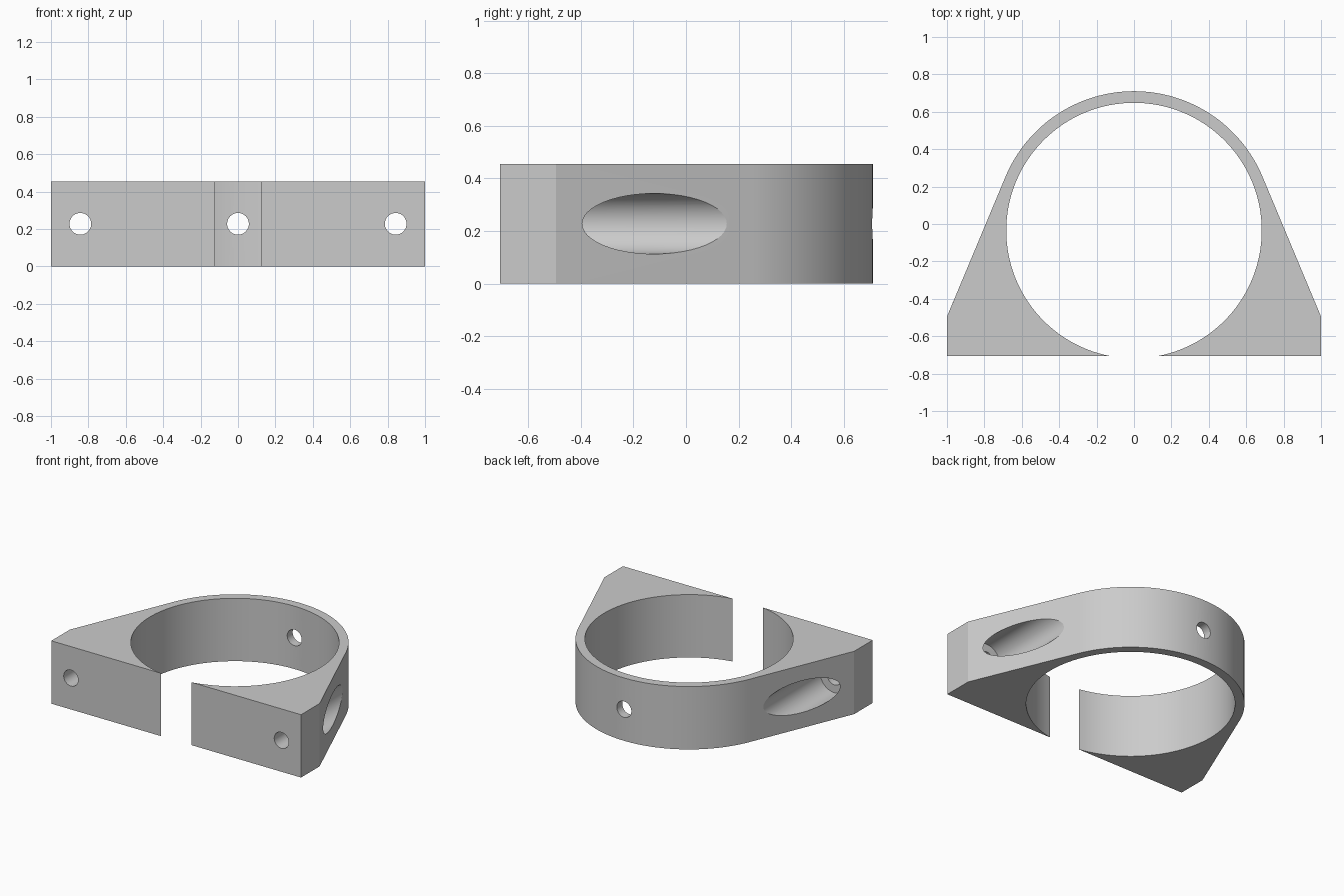
import bpy, bmesh, math
from mathutils import Matrix

cube = bpy.data.objects.get("Cube")
if cube:
    bpy.data.objects.remove(cube, do_unlink=True)

HEIGHT = 0.455
CENTRE_Y = -0.035
OUTER_R, INNER_R = 0.745, 0.683
FRONT_Y = -0.707
CORNER_Y = -0.495

grey = bpy.data.materials.new("plain grey")
grey.use_nodes = True
colour = (0.6, 0.6, 0.6, 1)
grey.diffuse_color = colour
grey.node_tree.nodes["Principled BSDF"].inputs["Base Color"].default_value = colour


def arc(radius, start, end, steps):
    """Points along an arc about the ring centre."""
    angles = [start + (end - start) * i / steps for i in range(steps + 1)]
    return [(radius * math.cos(a), CENTRE_Y + radius * math.sin(a)) for a in angles]


def make_object(name, bm):
    bmesh.ops.recalc_face_normals(bm, faces=bm.faces)
    mesh = bpy.data.meshes.new(name)
    bm.to_mesh(mesh)
    bm.free()
    mesh.materials.append(grey)
    obj = bpy.data.objects.new(name, mesh)
    bpy.context.collection.objects.link(obj)
    return obj


def cut_hole(target, name, x, radius, y_start, y_end):
    """Cut a round hole along y at mid height."""
    bm = bmesh.new()
    place = Matrix.Translation((x, (y_start + y_end) / 2, HEIGHT / 2))
    bmesh.ops.create_cone(bm, cap_ends=True, segments=48, radius1=radius,
                          radius2=radius, depth=y_end - y_start,
                          matrix=place @ Matrix.Rotation(math.pi / 2, 4, 'X'))
    cutter = make_object(name, bm)
    cutter.hide_render = True
    cutter.hide_set(True)
    mod = target.modifiers.new(name, 'BOOLEAN')
    mod.operation = 'DIFFERENCE'
    mod.solver = 'EXACT'
    mod.object = cutter
    return cutter


# Clamp body: open ring whose sides run tangent to the mounting feet
corner_dy = CORNER_Y - CENTRE_Y
tangent = math.atan2(corner_dy, 1) + math.acos(OUTER_R / math.hypot(1, corner_dy))
gap = math.asin((FRONT_Y - CENTRE_Y) / INNER_R)
profile = [(1, FRONT_Y), (1, CORNER_Y)]
profile += arc(OUTER_R, tangent, math.pi - tangent, 64)
profile += [(-1, CORNER_Y), (-1, FRONT_Y)]
profile += arc(INNER_R, math.pi - gap, gap, 120)

bm = bmesh.new()
face = bm.faces.new([bm.verts.new((x, y, 0)) for x, y in profile])
solid = bmesh.ops.extrude_face_region(bm, geom=[face])
bmesh.ops.translate(bm, vec=(0, 0, HEIGHT),
                    verts=[v for v in solid["geom"] if isinstance(v, bmesh.types.BMVert)])
clamp = make_object("clamp_body", bm)

# Rear hole, and a screw hole with a wide head recess in each foot
cutters = [cut_hole(clamp, "rear_hole_cutter", 0, 0.058, 0.5, 0.9)]
for side, x in (("left", 0.843), ("right", -0.843)):
    cutters.append(cut_hole(clamp, side + "_screw_cutter", x, 0.058, -0.9, 0.4))
    cutters.append(cut_hole(clamp, side + "_recess_cutter", x, 0.115, CORNER_Y, 0.5))

# Apply the cuts, then smooth the curved walls
bpy.context.view_layer.objects.active = clamp
clamp.select_set(True)
for mod in list(clamp.modifiers):
    bpy.ops.object.modifier_apply(modifier=mod.name)
for cutter in cutters:
    bpy.data.objects.remove(cutter, do_unlink=True)
bpy.ops.object.shade_smooth_by_angle(angle=math.radians(15))
